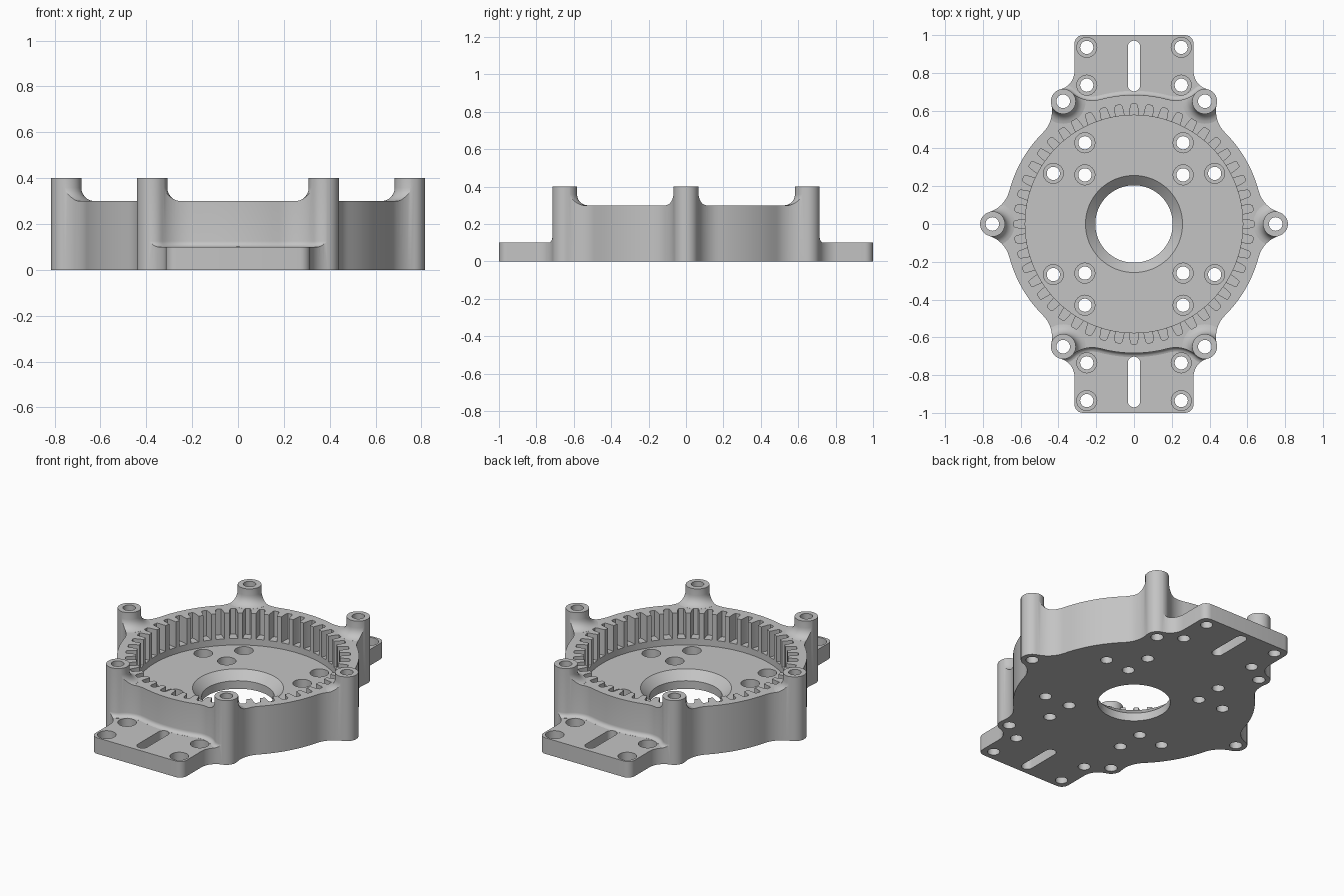
import bpy, bmesh
from math import sin, cos, pi, radians, atan2, acos, hypot

if "Cube" in bpy.data.objects:
    bpy.data.objects.remove(bpy.data.objects["Cube"], do_unlink=True)

metal = bpy.data.materials.new("machined grey")
metal.use_nodes = True
GREY = (0.55, 0.55, 0.55, 1)
metal.diffuse_color = GREY
metal.node_tree.nodes["Principled BSDF"].inputs["Base Color"].default_value = GREY

RING, BOSS_DIST, BOSS, FILLET = 0.683, 0.75, 0.065, 0.16
PLATE_TOP, RING_TOP, BOSS_TOP = 0.1, 0.3, 0.4
TIP, ROOT, TEETH = 0.576, 0.635, 48


def arc(cx, cy, r, a0, a1, n):
    return [(cx + r * cos(a0 + (a1 - a0) * i / n), cy + r * sin(a0 + (a1 - a0) * i / n))
            for i in range(n + 1)]


def circle(cx, cy, r, n=32):
    return arc(cx, cy, r, 0, 2 * pi, n)[:-1]


def rotate(pts, a):
    return [(x * cos(a) - y * sin(a), x * sin(a) + y * cos(a)) for x, y in pts]


def flip_y(pts):
    return [(x, -y) for x, y in reversed(pts)]


def clean(pts):
    out = []
    for p in pts:
        if not out or hypot(p[0] - out[-1][0], p[1] - out[-1][1]) > 1e-5:
            out.append(p)
    if hypot(out[0][0] - out[-1][0], out[0][1] - out[-1][1]) < 1e-5:
        out.pop()
    return out


def loft(bm, sections):
    """Solid through (outline, height) sections with equal point counts."""
    rows = [[bm.verts.new((x, y, z)) for x, y in pts] for pts, z in sections]
    n = len(rows[0])
    bm.faces.new(rows[0][::-1])
    bm.faces.new(rows[-1])
    for low, high in zip(rows, rows[1:]):
        for i in range(n):
            j = (i + 1) % n
            bm.faces.new((low[i], low[j], high[j], high[i]))


def lathe(bm, cx, cy, profile, n=32):
    loft(bm, [(circle(cx, cy, r, n), z) for r, z in profile])


def make(name, bm):
    bmesh.ops.recalc_face_normals(bm, faces=bm.faces)
    mesh = bpy.data.meshes.new(name)
    bm.to_mesh(mesh)
    bm.free()
    mesh.materials.append(metal)
    ob = bpy.data.objects.new(name, mesh)
    bpy.context.collection.objects.link(ob)
    return ob


def subtract(target, cutter):
    mod = target.modifiers.new("cut", 'BOOLEAN')
    mod.operation, mod.solver, mod.object = 'DIFFERENCE', 'EXACT', cutter
    bpy.context.view_layer.objects.active = target
    bpy.ops.object.modifier_apply(modifier=mod.name)
    bpy.data.objects.remove(cutter, do_unlink=True)


def half_lobe(o=0.0):
    """Outline from a boss tip round to midway to the next boss, grown by o."""
    R, b, f = RING + o, BOSS + o, FILLET - o
    d = R + f
    a = acos((d * d + BOSS_DIST ** 2 - (b + f) ** 2) / (2 * d * BOSS_DIST))
    fx, fy = d * cos(a), d * sin(a)
    phi = atan2(fy, fx - BOSS_DIST)
    return (arc(BOSS_DIST, 0, b, 0, phi, 9) + arc(fx, fy, f, phi + pi, a + pi, 10)[1:]
            + arc(0, 0, R, a, pi / 6, 6)[1:])


def ring_outline(o):
    half = half_lobe(o)
    return clean([p for k in range(6) for p in rotate(flip_y(half) + half, k * pi / 3)])


def base_outline():
    half = half_lobe()
    bx, by = BOSS_DIST / 2, BOSS_DIST * sin(pi / 3)
    side, g, corner = 0.315, 0.1, 0.045
    gx = side + g
    gy = by + ((g + BOSS) ** 2 - (gx - bx) ** 2) ** 0.5
    t = atan2(gy - by, gx - bx)
    quarter = (half + rotate(flip_y(half), pi / 3) + arc(bx, by, BOSS, pi / 3, t, 3)
               + arc(gx, gy, g, t + pi, pi, 8)
               + arc(side - corner, 1 - corner, corner, 0, pi / 2, 6))
    upper = quarter + [(-x, y) for x, y in reversed(quarter)]
    return clean(upper + flip_y(upper))


# Full-height blank of the whole housing
bm = bmesh.new()
loft(bm, [(base_outline(), 0), (base_outline(), BOSS_TOP)])
housing = make("ring_gear_housing", bm)

bosses = [(BOSS_DIST * cos(k * pi / 3), BOSS_DIST * sin(k * pi / 3)) for k in range(6)]

# Round floor pocket and chamfered centre bore
bm = bmesh.new()
lathe(bm, 0, 0, [(0.205, -0.1), (0.205, 0.05), (0.257, PLATE_TOP),
                 (TIP, PLATE_TOP), (TIP, 0.8)], 96)
subtract(housing, make("pocket_cutter", bm))

# Gaps between the internal gear teeth
bm = bmesh.new()
pitch = 2 * pi / TEETH
for i in range(TEETH):
    gap = [(r * cos((i + s) * pitch), r * sin((i + s) * pitch))
           for r, s in ((TIP - 0.012, -0.34), (ROOT - 0.01, -0.23), (ROOT, -0.16),
                        (ROOT, 0.16), (ROOT - 0.01, 0.23), (TIP - 0.012, 0.34))]
    loft(bm, [(gap, 0.14), (gap, 0.7)])
subtract(housing, make("gear_cutter", bm))

# Clear the space above the end flanges, leaving a filleted ring wall
bm = bmesh.new()
loft(bm, [(circle(0, 0, 2), PLATE_TOP), (circle(0, 0, 2), 0.6)])
flange_cutter = make("flange_cutter", bm)
bm = bmesh.new()
rho = 0.025
fillet = [(rho * (1 - cos(radians(t))), PLATE_TOP + rho * (1 - sin(radians(t))))
          for t in (82, 65, 48, 32, 16, 0)]
steps = [(fillet[0][0], 0.05)] + fillet + [(0, 0.7)]
loft(bm, [(ring_outline(o + 0.0005), z) for o, z in steps])
subtract(flange_cutter, make("ring_keep", bm))
subtract(housing, flange_cutter)

# Lower the ring rim, leaving flared bosses
bm = bmesh.new()
loft(bm, [(circle(0, 0, 2), RING_TOP), (circle(0, 0, 2), 0.65)])
rim_cutter = make("rim_cutter", bm)
bm = bmesh.new()
rho = 0.058
flare = [(BOSS + 0.002 + rho * (1 - cos(radians(t))), RING_TOP + rho * (1 - sin(radians(t))))
         for t in (84, 70, 56, 42, 28, 14, 0)]
for x, y in bosses:
    lathe(bm, x, y, [(flare[0][0], 0.2)] + flare + [(BOSS + 0.002, 0.7)], 40)
subtract(rim_cutter, make("boss_keep", bm))
subtract(housing, rim_cutter)

# Boss holes, counterbored screw holes and end slots
bm = bmesh.new()
for x, y in bosses:
    lathe(bm, x, y, [(0.036, -0.1), (0.036, 0.5)], 24)
for sx in (1, -1):
    for sy in (1, -1):
        for x, y in ((0.25, 0.935), (0.25, 0.735), (0.26, 0.43), (0.427, 0.268), (0.26, 0.26)):
            lathe(bm, sx * x, sy * y, [(0.035, -0.1), (0.035, 0.05), (0.053, 0.05), (0.053, 0.2)], 24)
for sy in (1, -1):
    slot = arc(0, 0.938, 0.033, 0, pi, 10) + arc(0, 0.735, 0.033, pi, 2 * pi, 10)
    slot = [(x, sy * y) for x, y in slot]
    loft(bm, [(slot, -0.1), (slot, 0.2)])
subtract(housing, make("hole_cutter", bm))

# Smooth curved walls, crisp edges
bpy.ops.object.select_all(action='DESELECT')
housing.select_set(True)
bpy.context.view_layer.objects.active = housing
bpy.ops.object.shade_smooth_by_angle(angle=radians(28))
